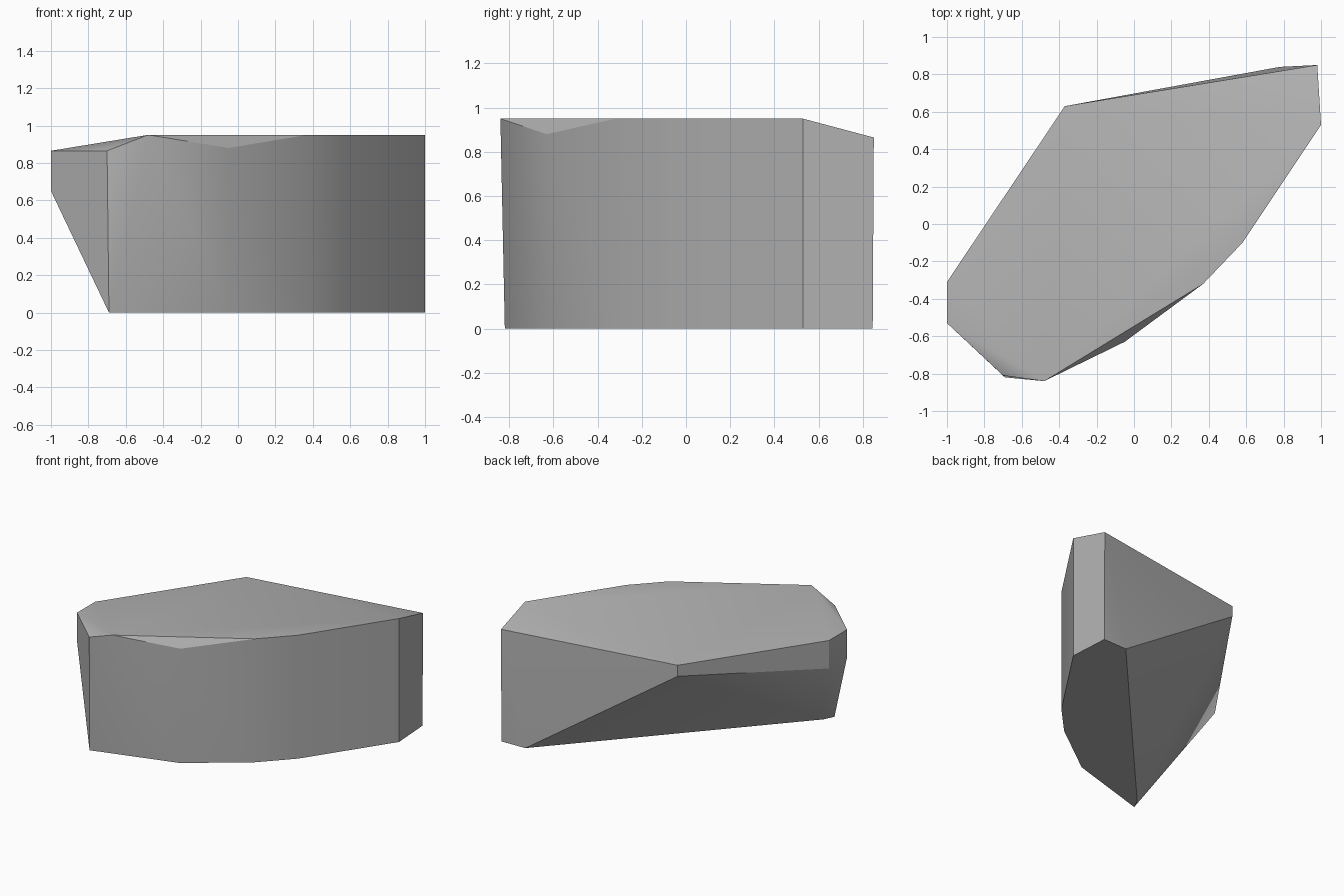
import bpy
import bmesh
from math import radians

if "Cube" in bpy.data.objects:
    bpy.data.objects.remove(bpy.data.objects["Cube"], do_unlink=True)


def flat_material(name, value):
    material = bpy.data.materials.new(name)
    color = (value, value, value, 1)
    material.use_nodes = True
    material.diffuse_color = color
    material.node_tree.nodes["Principled BSDF"].inputs["Base Color"].default_value = color
    return material


def level(outline, z):
    return [(x, y, z) for x, y in outline]


def hull_object(name, points, material):
    bm = bmesh.new()
    for p in points:
        bm.verts.new(p)
    hull = bmesh.ops.convex_hull(bm, input=bm.verts[:])
    unused = {g for g in hull["geom_interior"] + hull["geom_unused"]
              if isinstance(g, bmesh.types.BMVert)}
    bmesh.ops.delete(bm, geom=list(unused), context="VERTS")
    # Merge the coplanar triangles of the broad faces
    bmesh.ops.dissolve_limit(bm, angle_limit=radians(0.8),
                             verts=bm.verts[:], edges=bm.edges[:])
    bmesh.ops.recalc_face_normals(bm, faces=bm.faces[:])
    mesh = bpy.data.meshes.new(name)
    bm.to_mesh(mesh)
    bm.free()
    mesh.materials.append(material)
    obj = bpy.data.objects.new(name, mesh)
    bpy.context.collection.objects.link(obj)
    bpy.ops.object.select_all(action="DESELECT")
    obj.select_set(True)
    bpy.context.view_layer.objects.active = obj
    bpy.ops.object.shade_smooth_by_angle(angle=radians(30))
    return obj


# Curved front side, shared by the top ridge and the base
front_curve = [(.37, -.32), (.58, -.1), (1, .53)]
front_bulge = [(-.05, -.63)]
left_end = [(-1, -.53), (-1, -.31)]

# High ridge along the front, lower rim around the back
ridge = level([(-.48, -.84)] + front_curve, .95)
rim = level([(-.7, -.81), (-.37, .63), (.98, .85)] + left_end, .865)
bulge = level(front_bulge, .88)

# Where the undercut meets the short upright faces
undercut = level(left_end, .65) + [(-.37, .63, .78)]

# Narrow flat base
base = level([(-.69, -.82), (-.65, -.74), (.78, .84), (.98, .845)]
             + front_bulge + front_curve, 0)

hull_object("rock", ridge + rim + bulge + undercut + base,
            flat_material("stone grey", .45))
